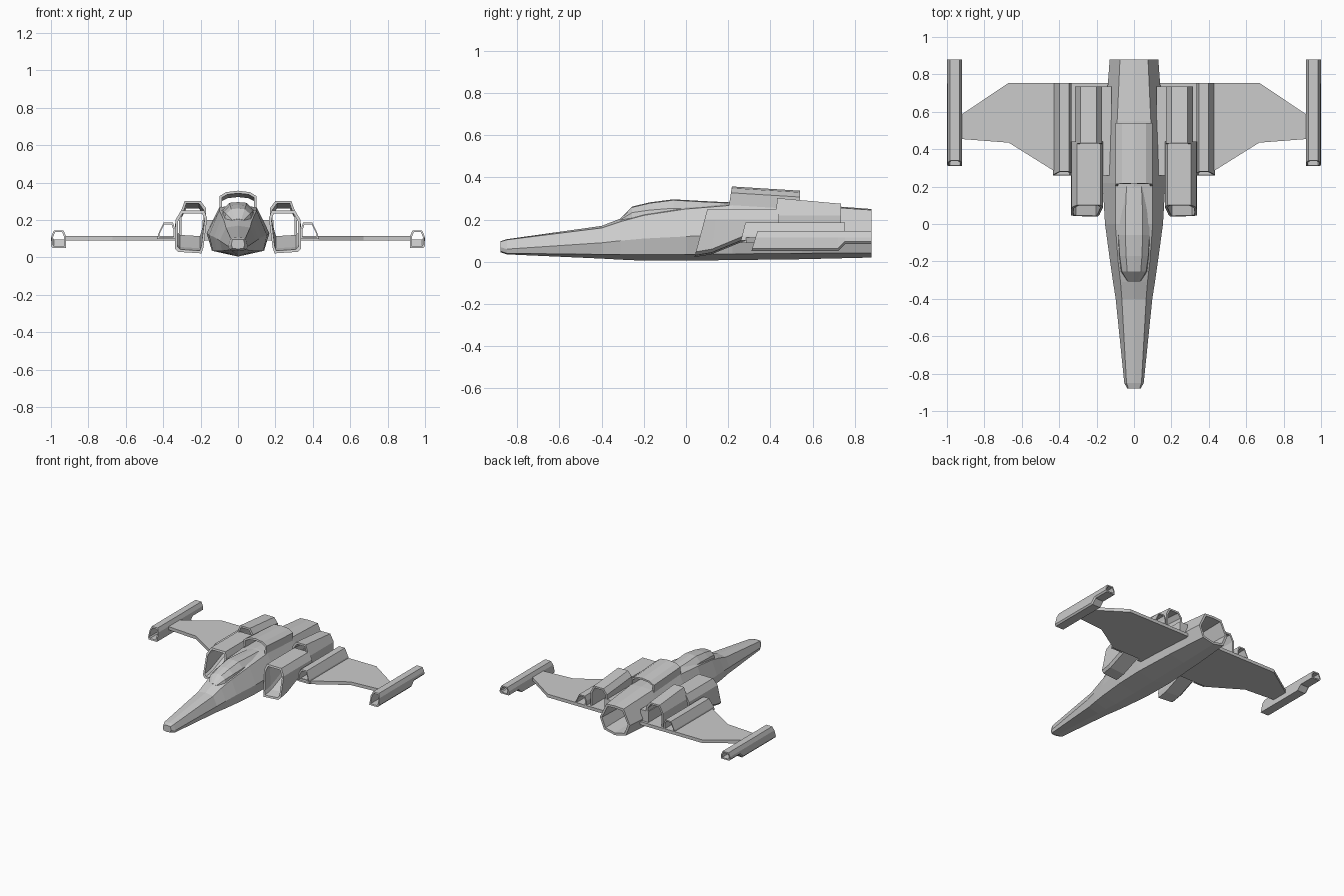
import bpy
import bmesh

if "Cube" in bpy.data.objects:
    bpy.data.objects.remove(bpy.data.objects["Cube"], do_unlink=True)

GREY = (0.6, 0.6, 0.6, 1)
hull_grey = bpy.data.materials.new("hull grey")
hull_grey.use_nodes = True
hull_grey.diffuse_color = GREY
hull_grey.node_tree.nodes["Principled BSDF"].inputs["Base Color"].default_value = GREY


def finish(name, bm):
    bmesh.ops.recalc_face_normals(bm, faces=bm.faces)
    mesh = bpy.data.meshes.new(name)
    bm.to_mesh(mesh)
    bm.free()
    mesh.materials.append(hull_grey)
    obj = bpy.data.objects.new(name, mesh)
    bpy.context.collection.objects.link(obj)
    return obj


def bridge(bm, a, b):
    n = len(a)
    for i in range(n):
        j = (i + 1) % n
        bm.faces.new((a[i], a[j], b[j], b[i]))


def loft(name, rings):
    """Skin a list of closed point rings and cap both ends."""
    bm = bmesh.new()
    loops = [[bm.verts.new(p) for p in ring] for ring in rings]
    for a, b in zip(loops, loops[1:]):
        bridge(bm, a, b)
    bm.faces.new(loops[0])
    bm.faces.new(loops[-1])
    return finish(name, bm)


def shrink(profile, wall):
    """Inset an x/z outline towards its middle by about one wall thickness."""
    out = list(profile)
    for axis in (0, 1):
        vals = [p[axis] for p in profile]
        mid, half = (max(vals) + min(vals)) / 2, (max(vals) - min(vals)) / 2
        f = 1 - wall / half
        out = [tuple(mid + (c - mid) * f if k == axis else c for k, c in enumerate(p)) for p in out]
    return out


def tube(name, stations, side=1, wall=0.014):
    """Hollow open duct; stations are (y, rake, outline)."""
    bm = bmesh.new()
    outer, inner = [], []
    for y, rake, prof in stations:
        low = min(z for x, z in prof)
        for loops, pts in ((outer, prof), (inner, shrink(prof, wall))):
            loops.append([bm.verts.new((side * x, y + rake * (z - low), z)) for x, z in pts])
    for shell in (outer, inner):
        for a, b in zip(shell, shell[1:]):
            bridge(bm, a, b)
    bridge(bm, outer[0], inner[0])
    bridge(bm, outer[-1], inner[-1])
    return finish(name, bm)


def ring(y, keel, half, top):
    """Symmetric section from its keel, right-hand points and ridge."""
    pts = [(0, keel)] + half + [(0, top)] + [(-x, z) for x, z in reversed(half)]
    return [(x, y, z) for x, z in pts]


# Fuselage, ending in a hollow exhaust
hull = [
    ring(-0.88, 0.045, [(0.03, 0.05), (0.036, 0.07), (0.03, 0.095)], 0.097),
    ring(-0.85, 0.035, [(0.045, 0.04), (0.052, 0.06), (0.04, 0.104)], 0.107),
    ring(-0.4, 0.015, [(0.085, 0.035), (0.098, 0.09), (0.065, 0.16), ], 0.17),
    ring(-0.31, 0.01, [(0.1, 0.035), (0.112, 0.1), (0.072, 0.19)], 0.205),
    ring(-0.2, 0.005, [(0.115, 0.035), (0.128, 0.11), (0.085, 0.22)], 0.24),
    ring(0, 0.005, [(0.135, 0.035), (0.155, 0.12), (0.1, 0.25)], 0.28),
    ring(0.22, 0.008, [(0.14, 0.037), (0.168, 0.13), (0.1, 0.268)], 0.283),
    ring(0.55, 0.012, [(0.122, 0.04), (0.155, 0.13), (0.09, 0.268)], 0.275),
    ring(0.88, 0.02, [(0.095, 0.042), (0.13, 0.13), (0.075, 0.245)], 0.25),
]
tail = [(x, z) for x, y, z in hull[-1]]
for y, wall in ((0.88, 0.018), (0.6, 0.03)):
    hull.append([(x, y, z) for x, z in shrink(tail, wall)])
loft("fuselage", hull)

# Faceted canopy
canopy = [(-0.31, 0.035, 0.207), (-0.255, 0.072, 0.262), (-0.17, 0.085, 0.282),
          (-0.06, 0.092, 0.296), (0.08, 0.09, 0.288), (0.2, 0.08, 0.282)]
loft("canopy", [ring(y, 0.17, [(w, 0.19), (w * 0.9, 0.19 + (t - 0.19) * 0.6), (w * 0.5, t - 0.004)], t)
                for y, w, t in canopy])


# Dorsal scoop
def scoop(top):
    half = [(0.1, 0.24), (0.1, top - 0.03), (0.065, top - 0.008)]
    return half + [(0, top)] + [(-x, z) for x, z in reversed(half)]


tube("dorsal_scoop", [(0.2, 0.15, scoop(0.357)), (0.54, 0, scoop(0.337))])


def intake(bottom):
    return [(0.195, bottom), (0.32, bottom + 0.008), (0.337, bottom + 0.025), (0.335, 0.2),
            (0.305, 0.25), (0.18, 0.25), (0.165, 0.21), (0.185, bottom + 0.03)]


def nacelle(top):
    return [(0.17, 0.1), (0.315, 0.1), (0.315, 0.22), (0.285, top), (0.2, top), (0.17, top - 0.04)]


def wing_pod(top):
    return [(0.335, 0.1), (0.432, 0.1), (0.427, 0.125), (0.398, top), (0.348, top), (0.335, 0.15)]


def tip_pod(bottom):
    return [(0.92, bottom), (0.99, bottom), (1.0, bottom + 0.012), (0.997, 0.115),
            (0.984, 0.145), (0.933, 0.145), (0.92, 0.115)]


wing_outline = [(0.13, 0.285), (0.43, 0.285), (0.67, 0.435), (0.93, 0.455),
                (0.93, 0.58), (0.67, 0.755), (0.13, 0.755)]

for label, s in (("left", 1), ("right", -1)):
    # Flat wing plate
    loft(label + "_wing", [[(s * x, y, z) for x, y in wing_outline] for z in (0.09, 0.115)])
    # Engine intake with raked mouth, then the raised duct behind it
    tube(label + "_intake", [(0.04, 0.27, intake(0.022)), (0.12, 0.12, intake(0.035)),
                             (0.28, 0, intake(0.1)), (0.44, 0, intake(0.1))], s)
    tube(label + "_nacelle", [(0.42, 0.06, nacelle(0.302)), (0.735, 0, nacelle(0.275))], s)
    # Link between engine and fuselage
    loft(label + "_engine_mount", [[(s * x, y, z) for x, z in
                                    ((0.12, 0.09), (0.19, 0.09), (0.19, 0.2), (0.12, 0.2))]
                                   for y in (0.26, 0.735)])
    # Small ducts on the wing and at its tip
    tube(label + "_wing_pod", [(0.26, 0.25, wing_pod(0.186)), (0.755, 0, wing_pod(0.186))], s, 0.01)
    tube(label + "_tip_pod", [(0.31, 0.3, tip_pod(0.05)), (0.72, 0, tip_pod(0.05)),
                              (0.755, 0, tip_pod(0.085)), (0.88, 0, tip_pod(0.085))], s, 0.01)
